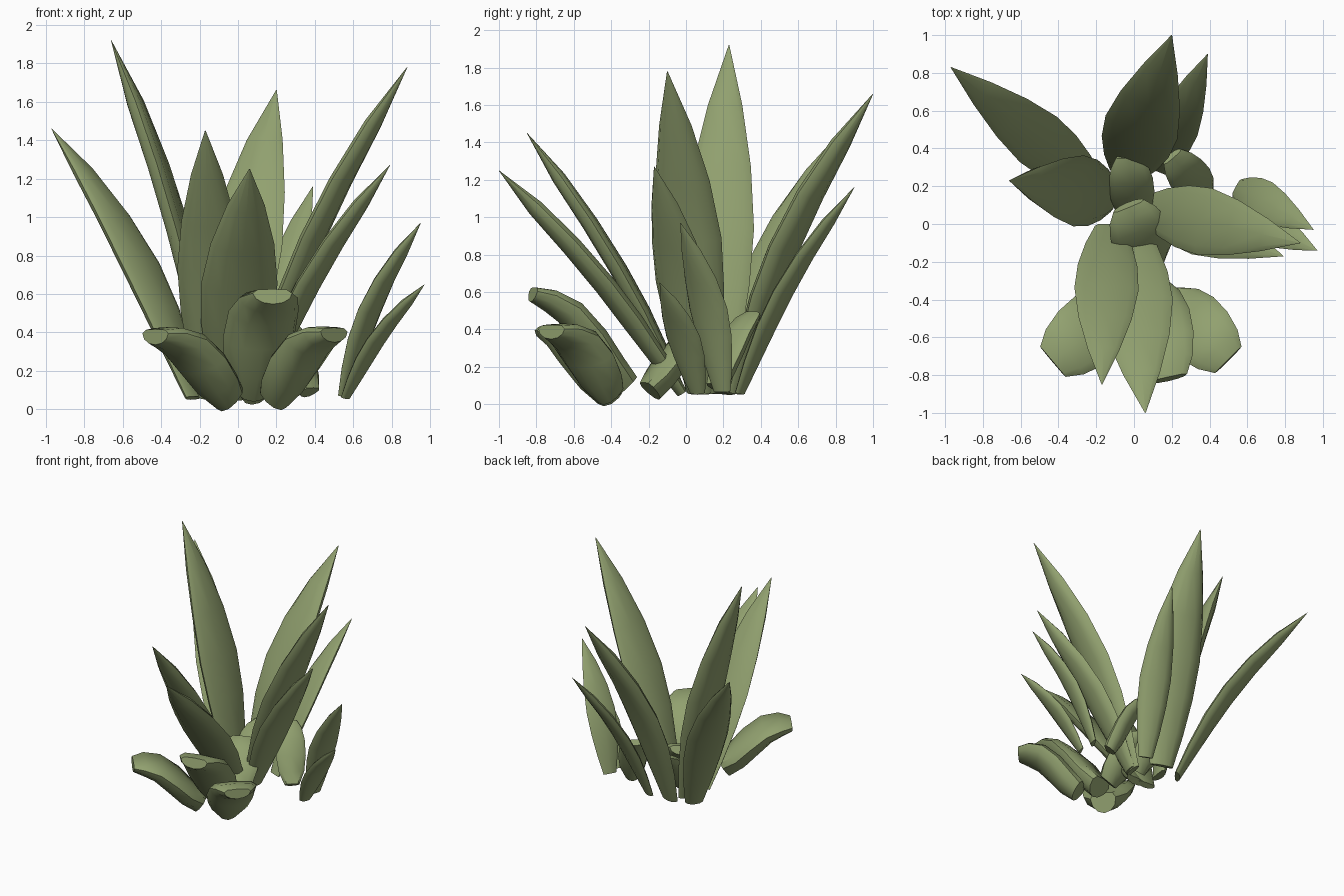
import bpy
import bmesh
import math
from mathutils import Vector

if "Cube" in bpy.data.objects:
    bpy.data.objects.remove(bpy.data.objects["Cube"], do_unlink=True)

# One olive green for the whole plant
GREEN = (0.285, 0.355, 0.16, 1.0)
leaf_green = bpy.data.materials.new("olive_green")
leaf_green.use_nodes = True
leaf_green.diffuse_color = GREEN
bsdf = leaf_green.node_tree.nodes["Principled BSDF"]
bsdf.inputs["Base Color"].default_value = GREEN
bsdf.inputs["Roughness"].default_value = 0.8

# Rings along the blade: (position, share of width, share of depth)
POINTED = [(0, .45, .5), (.14, .72, .8), (.3, .93, 1), (.46, 1, 1),
           (.64, .83, .95), (.82, .49, .8), (1, .01, .02)]
BLUNT = [(0, .5, .95), (.2, .85, 1), (.45, 1, 1), (.7, .98, .9),
         (.88, .82, .75), (1, .55, .5)]


def make_leaf(name, base, tip, half_width, bow, profile=POINTED, thick=0.4, bend=1.0):
    """A curved blade, rounded outside and flat inside; a high bend droops the tip."""
    base, tip = Vector(base), Vector(tip)
    along = tip - base
    side = Vector((-along.y, along.x, 0)).normalized()
    inner = side.cross(along).normalized()
    if inner.z < 0:
        inner.negate()
    # Cross-section: across the rounded outside, then back over the inside
    section = [(math.cos(a), -math.sin(a))
               for a in (math.pi * i / 6 for i in range(7))]
    section += [(-.75, .32), (0, .38), (.75, .32)]

    bm = bmesh.new()
    rings = []
    for t, width, depth in profile:
        phase = math.pi * t ** bend
        slope = bow * math.pi * bend * t ** (bend - 1) * math.cos(phase)
        centre = base + along * t + inner * (bow * math.sin(phase))
        tangent = along + inner * slope
        up = inner - tangent * (inner.dot(tangent) / tangent.length_squared)
        up.normalize()
        w = half_width * width
        d = half_width * thick * depth
        centre = centre + up * (d * .25)
        rings.append([bm.verts.new(centre + side * (u * w) + up * (v * d))
                      for u, v in section])
    n = len(section)
    for lower, upper in zip(rings, rings[1:]):
        for i in range(n):
            j = (i + 1) % n
            bm.faces.new((lower[i], lower[j], upper[j], upper[i]))
    bm.faces.new(rings[0])
    bm.faces.new(rings[-1])
    bmesh.ops.recalc_face_normals(bm, faces=bm.faces[:])
    mesh = bpy.data.meshes.new(name)
    bm.to_mesh(mesh)
    bm.free()
    mesh.materials.append(leaf_green)
    obj = bpy.data.objects.new(name, mesh)
    bpy.context.collection.objects.link(obj)
    bpy.ops.object.select_all(action='DESELECT')
    obj.select_set(True)
    bpy.context.view_layer.objects.active = obj
    bpy.ops.object.shade_smooth_by_angle(angle=math.radians(40))


# Tall pointed leaves: name, base, tip, half-width, bow
for spec in [
    ("tall_right_leaf", (-.12, .15, .06), (-.66, .23, 1.92), .19, .06),
    ("back_right_leaf", (-.23, .22, .06), (-.97, .83, 1.46), .155, .085),
    ("tall_back_leaf", (-.04, .27, .06), (.2, 1.0, 1.66), .2, .09),
    ("small_back_leaf", (.13, .29, .06), (.39, .9, 1.16), .12, .06),
    ("tall_left_leaf", (.08, .08, .06), (.88, -.1, 1.78), .18, .07),
    ("lower_left_leaf", (.1, .07, .06), (.79, -.17, 1.27), .15, .06),
    ("outer_left_leaf", (.55, .19, .07), (.95, -.03, .97), .115, .06),
    ("short_left_leaf", (.56, .06, .06), (.97, -.14, .65), .1, .04),
    ("front_right_leaf", (-.13, -.02, .06), (-.17, -.85, 1.45), .17, .05),
    ("front_leaf", (-.03, -.02, .06), (.06, -1.0, 1.25), .2, .05),
]:
    make_leaf(*spec)

# Short blunt leaves around the foot
for spec in [
    ("front_blunt_leaf", (.07, -.32, .1), (.18, -.82, .59), .19, .07),
    ("right_blunt_leaf", (-.05, -.41, .06), (-.43, -.73, .38), .19, .065),
    ("left_blunt_leaf", (.19, -.41, .06), (.5, -.72, .39), .18, .065),
    ("inner_blunt_leaf", (.09, -.19, .075), (-.03, .1, .38), .16, .03),
    ("back_blunt_leaf", (0, .05, .09), (-.03, .36, .42), .12, .03),
    ("crown_blunt_leaf", (.37, .16, .09), (.2, .36, .48), .11, .03),
]:
    make_leaf(*spec, profile=BLUNT, thick=0.62, bend=1.7)
